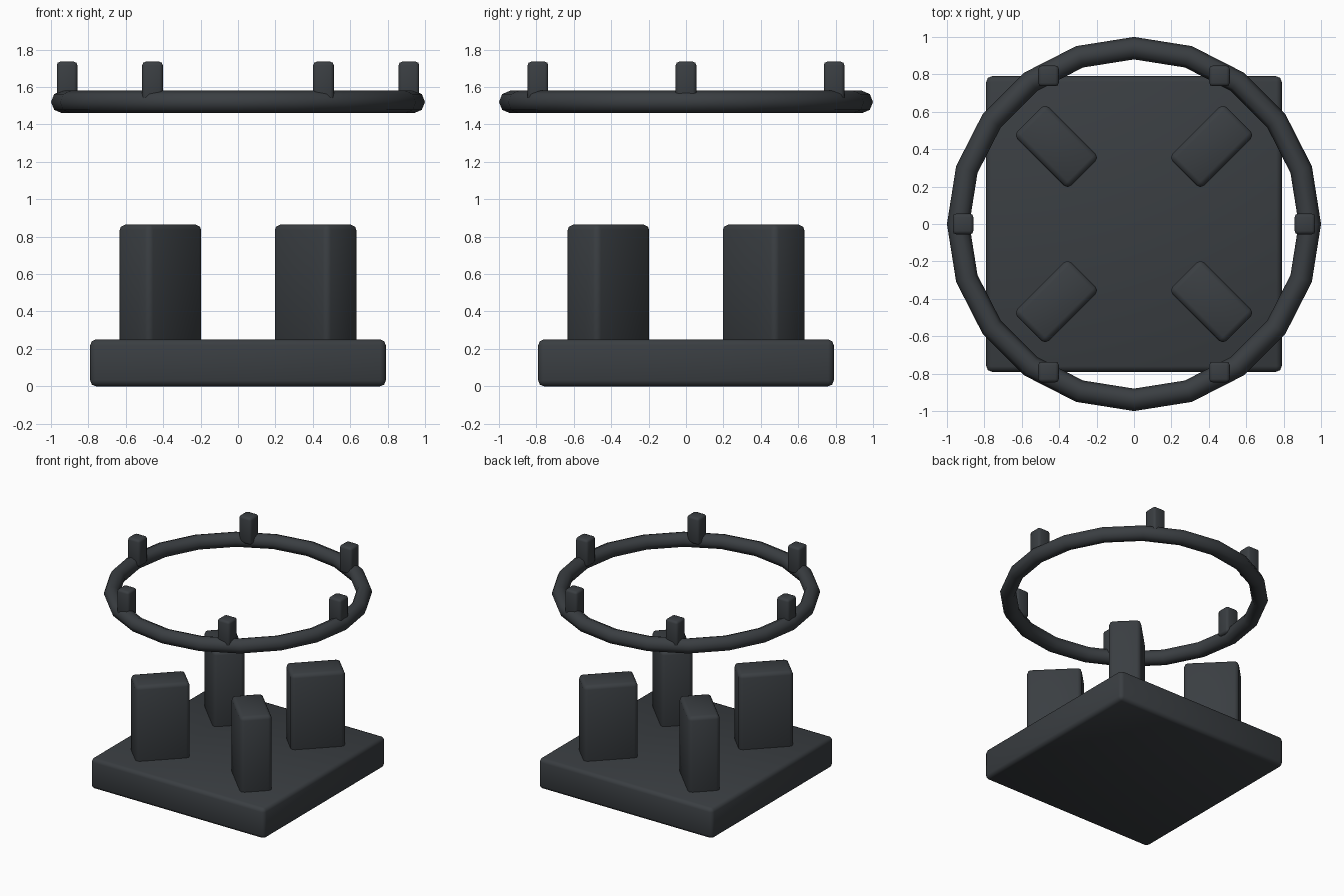
import bpy
from math import cos, sin, pi

cube = bpy.data.objects.get("Cube")
if cube:
    bpy.data.objects.remove(cube, do_unlink=True)

# One dark slate colour for every part
slate = bpy.data.materials.new("dark_slate")
slate.use_nodes = True
colour = (0.042, 0.048, 0.054, 1)
slate.diffuse_color = colour
slate.node_tree.nodes["Principled BSDF"].inputs["Base Color"].default_value = colour


def finish(name):
    obj = bpy.context.object
    obj.name = name
    obj.data.materials.append(slate)
    bpy.ops.object.shade_smooth()
    return obj


def block(name, size, centre, turn=0, bevel=0.03):
    bpy.ops.mesh.primitive_cube_add(size=1, location=centre, rotation=(0, 0, turn))
    bpy.context.object.scale = size
    bpy.ops.object.transform_apply(location=False, rotation=False, scale=True)
    obj = finish(name)
    mod = obj.modifiers.new("soft_edges", "BEVEL")
    mod.width = bevel
    mod.segments = 2
    mod.harden_normals = False
    return obj


# Square base slab
block("base", (1.58, 1.58, 0.25), (0, 0, 0.125))

# Four pillars, each turned along its diagonal
for i in range(4):
    a = pi / 4 + i * pi / 2
    block(f"pillar_{i + 1}", (0.41, 0.24, 0.67),
          (0.587 * cos(a), 0.587 * sin(a), 0.53), a)

# Floating ring
bpy.ops.mesh.primitive_torus_add(major_segments=20, minor_segments=8,
                                 major_radius=0.94, minor_radius=0.06,
                                 location=(0, 0, 1.52))
finish("ring")

# Six upright pegs around the ring, all square to the base
for i in range(6):
    a = i * pi / 3
    block(f"peg_{i + 1}", (0.11, 0.11, 0.22),
          (0.914 * cos(a), 0.914 * sin(a), 1.625), bevel=0.018)
